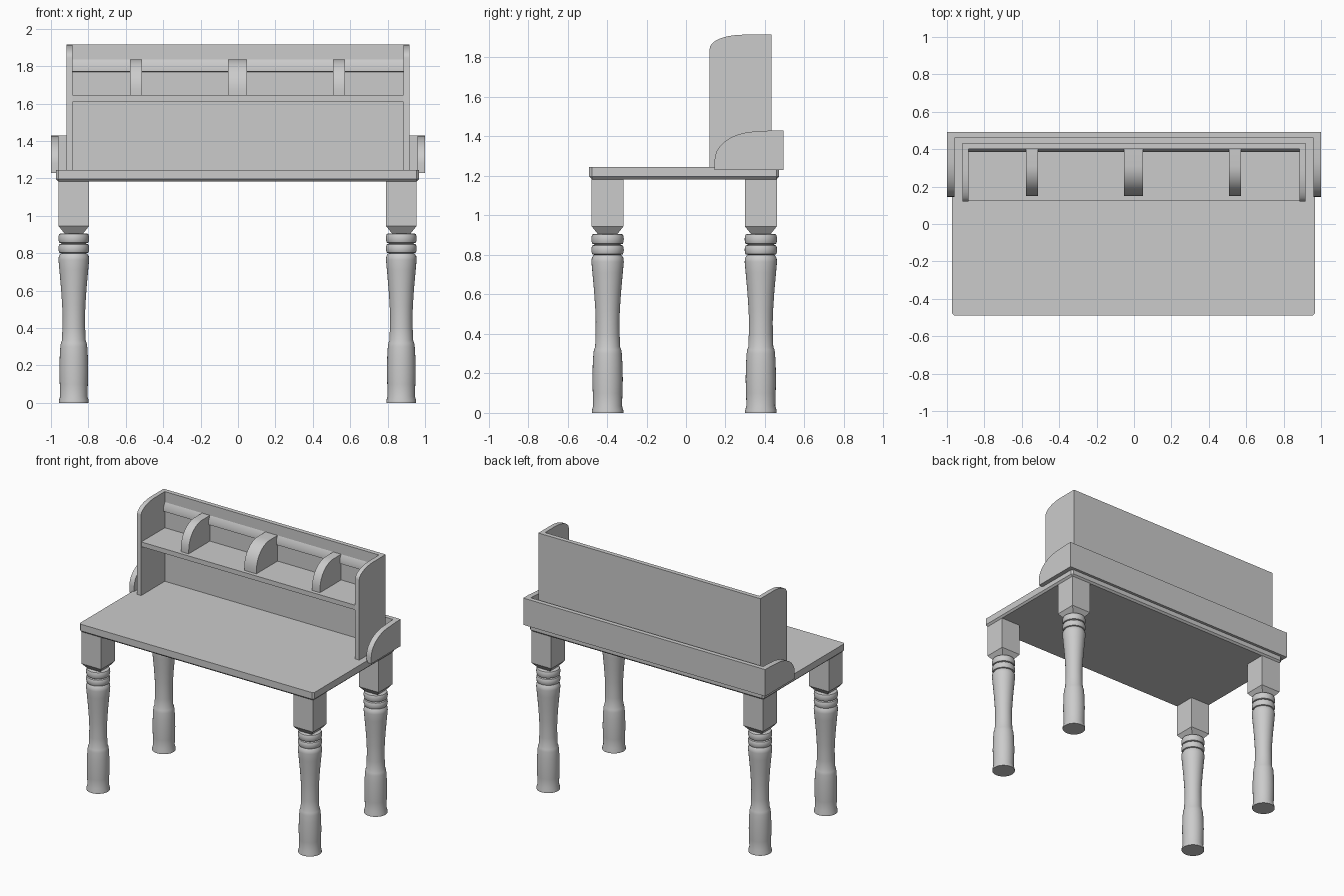
import bpy, bmesh, math

if "Cube" in bpy.data.objects:
    bpy.data.objects.remove(bpy.data.objects["Cube"])

def finish(name, bm, smooth=False):
    bmesh.ops.recalc_face_normals(bm, faces=bm.faces)
    me = bpy.data.meshes.new(name)
    bm.to_mesh(me)
    bm.free()
    ob = bpy.data.objects.new(name, me)
    bpy.context.collection.objects.link(ob)
    if smooth:
        bpy.ops.object.select_all(action='DESELECT')
        bpy.context.view_layer.objects.active = ob
        ob.select_set(True)
        bpy.ops.object.shade_smooth_by_angle(angle=math.radians(35))
    return ob

def box_bm(x0, x1, y0, y1, z0, z1):
    bm = bmesh.new()
    bmesh.ops.create_cube(bm, size=1)
    for v in bm.verts:
        v.co = (x1 if v.co.x > 0 else x0, y1 if v.co.y > 0 else y0, z1 if v.co.z > 0 else z0)
    return bm

def box(name, *b):
    return finish(name, box_bm(*b))

def board(name, profile, x0, x1):
    """Extrude a (y, z) outline from x0 to x1."""
    bm = bmesh.new()
    f = bm.faces.new([bm.verts.new((x0, y, z)) for y, z in profile])
    r = bmesh.ops.extrude_face_region(bm, geom=[f])
    for v in r['geom']:
        if isinstance(v, bmesh.types.BMVert):
            v.co.x = x1
    return finish(name, bm, True)

def arc(cy, cz, ry, rz, n=10):
    """Quarter ellipse from the front edge up to the top edge."""
    return [(cy - ry * math.cos(t), cz + rz * math.sin(t))
            for t in (i * math.pi / 2 / n for i in range(n + 1))]

def ring(z0, z1, r, neck, n=6):
    """Half-round turned bead."""
    return [(neck + (r - neck) * math.sin(math.pi * i / n) ** 0.5 if 0 < i < n else neck,
             (z0 + z1) / 2 - (z1 - z0) / 2 * math.cos(math.pi * i / n)) for i in range(n + 1)]

# Turned leg: lathe profile (radius, z)
LATHE = [(0, 0), (.08, 0), (.08, .012), (.073, .035), (.075, .1), (.077, .17), (.075, .25),
         (.072, .30), (.069, .32), (.063, .335), (.061, .40), (.06, .46), (.062, .52),
         (.068, .61), (.077, .71), (.082, .765), (.08, .785), (.07, .80)]
LATHE += ring(.80, .851, .082, .066) + ring(.853, .907, .082, .066) + [(0, .907)]

def leg(name, x, y, n=32):
    bm = bmesh.new()
    rows = []
    for r, z in LATHE:
        k = 1 if r == 0 else n
        rows.append([bm.verts.new((x + r * math.cos(2 * math.pi * i / n),
                                   y + r * math.sin(2 * math.pi * i / n), z)) for i in range(k)])
    for a, b in zip(rows, rows[1:]):
        for i in range(n):
            j = (i + 1) % n
            vs = [a[i % len(a)], a[j % len(a)], b[j % len(b)], b[i % len(b)]]
            bm.faces.new(list(dict.fromkeys(vs)))
    # square block with tapered underside
    sq = [[bm.verts.new((x + h * sx, y + h * sy, z)) for sx, sy in ((-1, -1), (1, -1), (1, 1), (-1, 1))]
          for h, z in ((.045, .90), (.081, .945), (.081, 1.19))]
    bm.faces.new(sq[0])
    bm.faces.new(sq[2])
    for a, b in zip(sq, sq[1:]):
        for i in range(4):
            j = (i + 1) % 4
            bm.faces.new((a[i], a[j], b[j], b[i]))
    finish(name, bm, True)

for side, x in (("left", -.878), ("right", .873)):
    leg("front_leg_" + side, x, -.397)
    leg("back_leg_" + side, x, .379)

# Tabletop: chamfered lower edge and corners
bm = box_bm(-.972, .967, -.49, .472, 1.183, 1.245)
edges = [e for e in bm.edges if min(v.co.z for v in e.verts) < 1.2]
bmesh.ops.bevel(bm, geom=edges, offset=.013, segments=1, affect='EDGES', profile=.5)
finish("tabletop", bm)

# Low gallery around the back of the tabletop
box("gallery_back", -.96, .96, .46, .493, 1.23, 1.43)
gal = [(.49, 1.23), (.145, 1.23)] + arc(.36, 1.28, .215, .145) + [(.43, 1.43), (.493, 1.43)]
gal[0] = (.493, 1.23)
# Hutch uprights
hutch = [(.433, 1.24), (.12, 1.24)] + arc(.29, 1.845, .17, .07) + [(.433, 1.915)]
for side, s in (("left", -1), ("right", 1)):
    board("gallery_side_" + side, gal, s * .96, s * 1.0)
    board("hutch_side_" + side, hutch, s * .885, s * .918)

# Hutch back, shelf and moulding
box("hutch_back", -.885, .885, .40, .433, 1.24, 1.915)
box("hutch_shelf", -.885, .885, .122, .40, 1.61, 1.645)
board("hutch_moulding", [(.40, 1.77), (.385, 1.773), (.385, 1.805), (.40, 1.837)], -.885, .885)

# Curved shelf dividers
div = [(.40, 1.645), (.15, 1.645)] + arc(.31, 1.67, .16, .167) + [(.40, 1.837)]
for name, x, w in (("left", -.545, .065), ("middle", -.003, .1), ("right", .54, .065)):
    board("shelf_divider_" + name, div, x - w / 2, x + w / 2)
